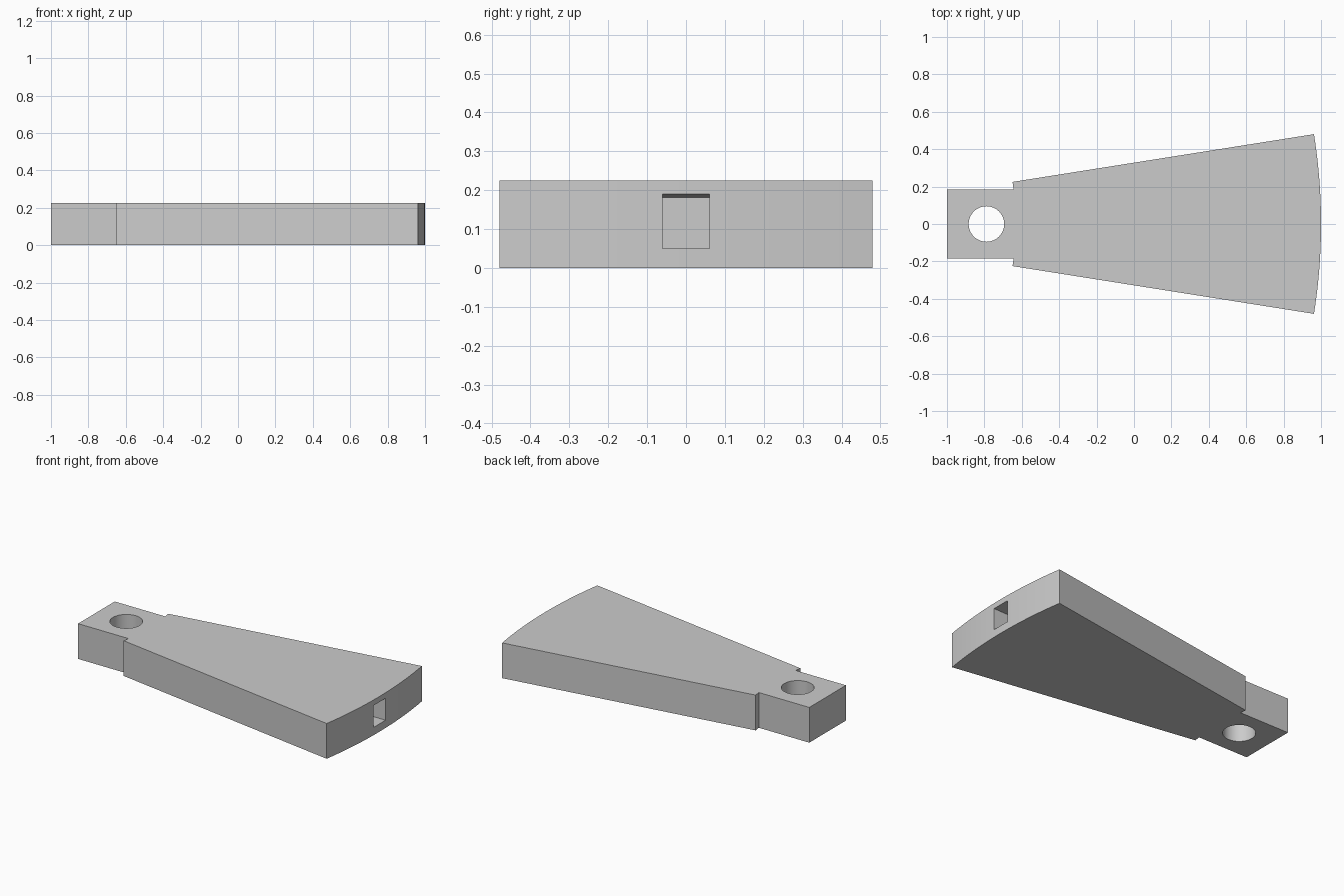
import bpy, bmesh, math

cube = bpy.data.objects.get("Cube")
if cube:
    bpy.data.objects.remove(cube, do_unlink=True)

HEIGHT = 0.225
APEX_X = -2.07            # centre shared by both arcs of the wedge
OUTER_R, INNER_R = 3.07, 1.438
HALF_ANGLE = math.radians(9)
NECK_HALF = 0.185

grey = bpy.data.materials.new("light grey")
grey.use_nodes = True
grey.diffuse_color = (0.6, 0.6, 0.6, 1)
grey.node_tree.nodes["Principled BSDF"].inputs["Base Color"].default_value = (0.6, 0.6, 0.6, 1)


def arc(radius, start, end, steps):
    angles = [start + (end - start) * i / steps for i in range(steps + 1)]
    return [(APEX_X + radius * math.cos(a), radius * math.sin(a)) for a in angles]


def prism(name, points, vector):
    """Extrude a closed 3D polygon along a vector."""
    bm = bmesh.new()
    face = bm.faces.new([bm.verts.new(p) for p in points])
    result = bmesh.ops.extrude_face_region(bm, geom=[face])
    moved = [v for v in result["geom"] if isinstance(v, bmesh.types.BMVert)]
    bmesh.ops.translate(bm, verts=moved, vec=vector)
    bmesh.ops.recalc_face_normals(bm, faces=bm.faces)
    mesh = bpy.data.meshes.new(name)
    bm.to_mesh(mesh)
    bm.free()
    mesh.materials.append(grey)
    obj = bpy.data.objects.new(name, mesh)
    bpy.context.collection.objects.link(obj)
    return obj


# Tapered arm with a straight neck, as one outline
neck_angle = math.asin(NECK_HALF / INNER_R)
outline = [(-1, NECK_HALF), (-1, -NECK_HALF)]
outline += arc(INNER_R, -neck_angle, -HALF_ANGLE, 3)
outline += arc(OUTER_R, -HALF_ANGLE, HALF_ANGLE, 24)
outline += arc(INNER_R, HALF_ANGLE, neck_angle, 3)
arm = prism("tapered_arm", [(x, y, 0) for x, y in outline], (0, 0, HEIGHT))

# Round pivot hole through the neck
hole_points = []
for i in range(48):
    a = math.tau * i / 48
    hole_points.append((-0.789 + 0.095 * math.cos(a), 0.095 * math.sin(a), -0.1))
hole = prism("pivot_hole_cutter", hole_points, (0, 0, 0.5))

# Blind pocket in the curved end, with a slightly sloping ceiling
pocket = prism("end_pocket_cutter",
               [(0.6, -0.06, 0.05), (1.1, -0.06, 0.05),
                (1.1, -0.06, 0.192), (0.6, -0.06, 0.18)], (0, 0.12, 0))

for cutter in (hole, pocket):
    cut = arm.modifiers.new(cutter.name, "BOOLEAN")
    cut.operation = "DIFFERENCE"
    cut.solver = "EXACT"
    cut.object = cutter

# Apply the cuts, then drop the cutters
bpy.context.view_layer.objects.active = arm
for obj in bpy.context.selected_objects:
    obj.select_set(False)
arm.select_set(True)
for name in [m.name for m in arm.modifiers]:
    bpy.ops.object.modifier_apply(modifier=name)
for cutter in (hole, pocket):
    bpy.data.objects.remove(cutter, do_unlink=True)
bpy.ops.object.shade_smooth_by_angle(angle=math.radians(30))
